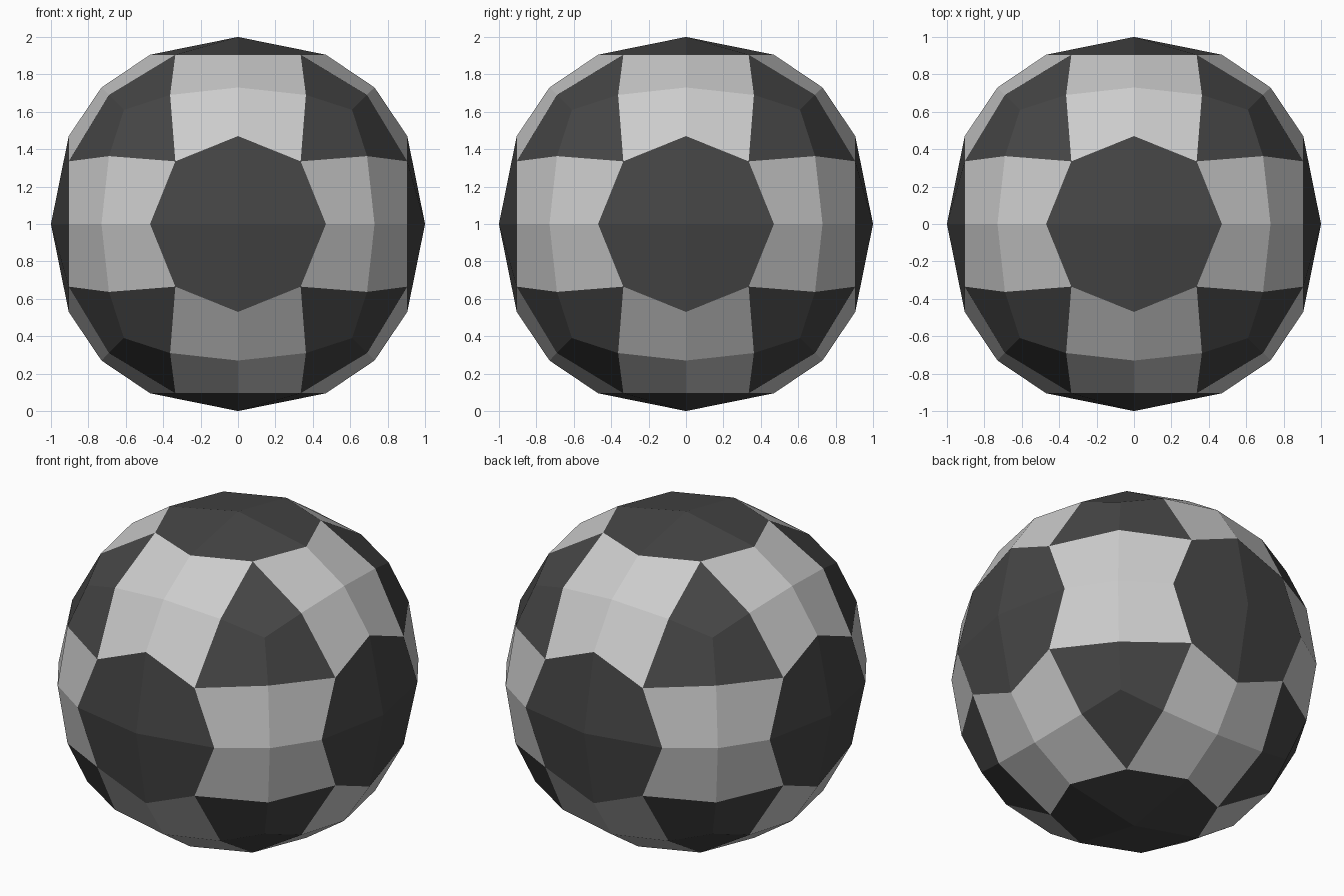
import bpy, bmesh
from mathutils import Vector

if "Cube" in bpy.data.objects:
    bpy.data.objects.remove(bpy.data.objects["Cube"])


def material(name, shade):
    mat = bpy.data.materials.new(name)
    mat.diffuse_color = (shade, shade, shade, 1)
    mat.use_nodes = True
    mat.node_tree.nodes["Principled BSDF"].inputs["Base Color"].default_value = mat.diffuse_color
    return mat


# Rounded position for each kind of cube-grid point (absolute coordinates, sorted)
ROUND = {
    (0, 0, 2): (0, 0, 1.0),
    (0, 1, 2): (0, 0.47, 0.905),
    (1, 1, 2): (0.335, 0.335, 0.905),
    (0, 2, 2): (0, 0.73, 0.73),
    (1, 2, 2): (0.363, 0.69, 0.69),
    (2, 2, 2): (0.61, 0.61, 0.61),
}


def rounded(co):
    order = sorted(range(3), key=lambda i: abs(co[i]))
    target = ROUND[tuple(round(abs(co[i])) for i in order)]
    out = Vector((0, 0, 0))
    for i, t in zip(order, target):
        out[i] = t if co[i] > 0 else -t
    return out


# Cube with a 4 x 4 grid on every side
bm = bmesh.new()
bmesh.ops.create_cube(bm, size=4)
bmesh.ops.subdivide_edges(bm, edges=bm.edges[:], cuts=3, use_grid_fill=True)

# Light patches straddle the cube edges; side centres and corners are dark
for f in bm.faces:
    c = sorted(abs(v) for v in f.calc_center_median())
    f.material_index = 1 if c[0] < 1 < c[1] else 0
    f.smooth = False

# Round the cube into a ball standing on the ground
for v in bm.verts:
    v.co = rounded(v.co.copy()) + Vector((0, 0, 1))
bmesh.ops.recalc_face_normals(bm, faces=bm.faces[:])

mesh = bpy.data.meshes.new("ball")
bm.to_mesh(mesh)
bm.free()
mesh.materials.append(material("dark_panels", 0.06))
mesh.materials.append(material("light_panels", 0.8))
ball = bpy.data.objects.new("ball", mesh)
bpy.context.collection.objects.link(ball)
